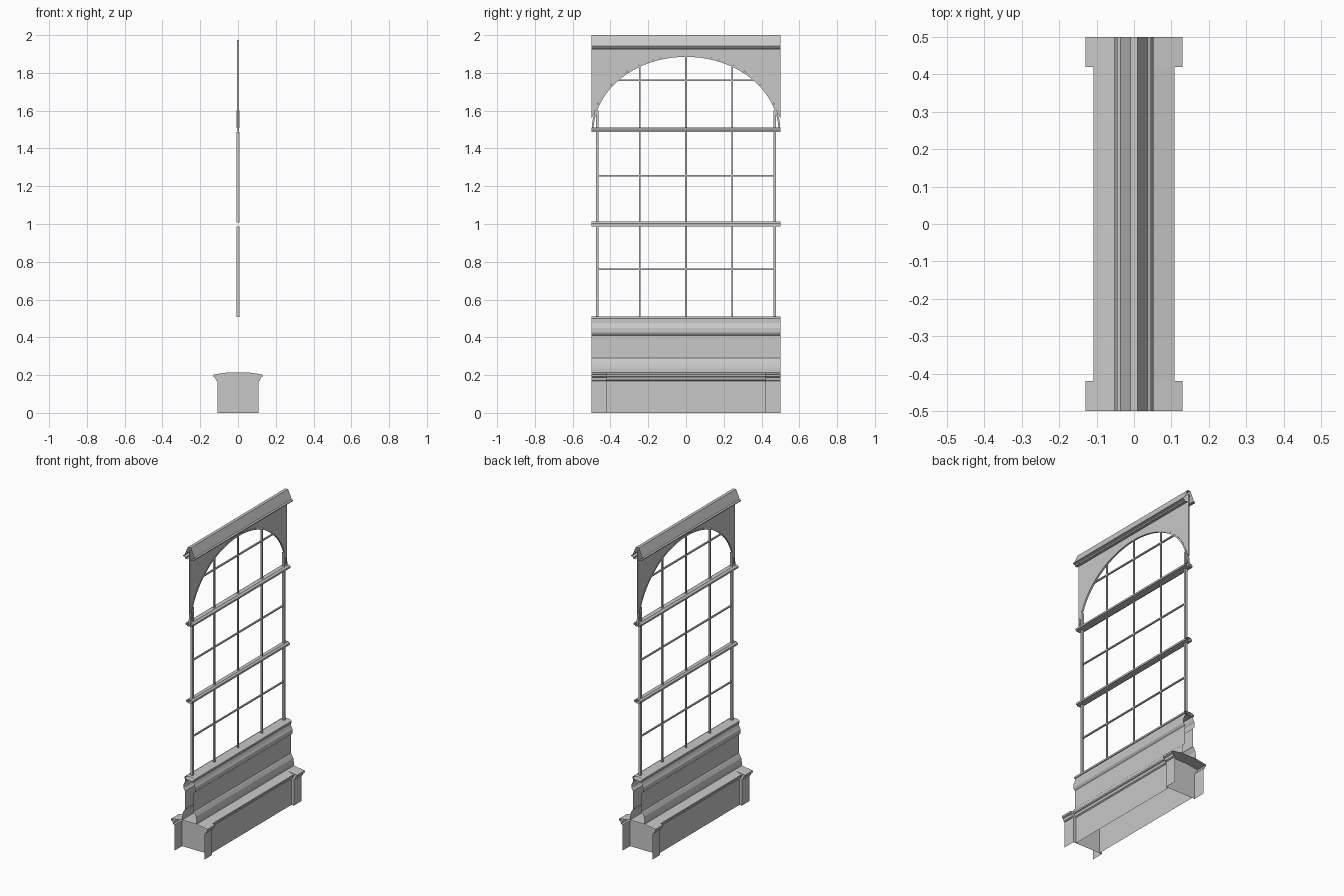
import bpy, bmesh, math

cube = bpy.data.objects.get("Cube")
if cube:
    bpy.data.objects.remove(cube, do_unlink=True)

mat = bpy.data.materials.new("grey_paint")
mat.use_nodes = True
GREY = (0.58, 0.58, 0.58, 1)
mat.diffuse_color = GREY
mat.node_tree.nodes["Principled BSDF"].inputs["Base Color"].default_value = GREY


def finish(name, bm, normals=True):
    if normals:
        bmesh.ops.recalc_face_normals(bm, faces=bm.faces[:])
    mesh = bpy.data.meshes.new(name)
    bm.to_mesh(mesh)
    bm.free()
    mesh.materials.append(mat)
    obj = bpy.data.objects.new(name, mesh)
    bpy.context.collection.objects.link(obj)
    return obj


def mirrored(half):
    """Half profile (x, z), bottom to top, mirrored into an open outline."""
    return half + [(-x, z) for x, z in reversed(half)]


def moulding(name, half, y0, y1, closed=False):
    """Open-ended shell swept along y from a mirrored half profile."""
    bm = bmesh.new()
    pts = mirrored(half)
    a = [bm.verts.new((x, y0, z)) for x, z in pts]
    b = [bm.verts.new((x, y1, z)) for x, z in pts]
    n = len(pts)
    for i in range(n if closed else n - 1):
        j = (i + 1) % n
        bm.faces.new((a[i], b[i], b[j], a[j]))
    return finish(name, bm, False)


def plate(name, half, y):
    """Flat cross-section panel."""
    bm = bmesh.new()
    bm.faces.new([bm.verts.new((x, y, z)) for x, z in mirrored(half)])
    return finish(name, bm, False)


def bar(name, y0, y1, z0, z1, t):
    """Solid rectangular glazing bar, t is half its depth in x."""
    bm = bmesh.new()
    bmesh.ops.create_cube(bm, size=1)
    for v in bm.verts:
        v.co = (v.co.x * 2 * t, y0 + (v.co.y + .5) * (y1 - y0),
                z0 + (v.co.z + .5) * (z1 - z0))
    return finish(name, bm)


# Plinth: long moulded body between two wider end piers, open below
bench = [(.09, 0), (.09, .17), (.098, .175), (.102, .19), (.108, .193),
         (.108, .203), (.05, .215)]
pier = [(.108, 0), (.108, .168), (.117, .172), (.12, .187), (.13, .192),
        (.13, .203), (.05, .215)]
moulding("plinth_body", bench, -.42, .42)
for side, s in (("front", -1), ("back", 1)):
    ends = sorted((s * .42, s * .5))
    moulding(side + "_pier", pier, *ends)
    plate(side + "_pier_panel", pier, s * .42)

# Low wall with sloped base and crown moulding
wall = [(.052, .215), (.052, .235), (.047, .262), (.035, .285), (.03, .29),
        (.03, .41), (.036, .415), (.042, .425), (.042, .45), (.036, .46),
        (.03, .475), (.03, .49)]
moulding("low_wall", wall, -.5, .5)


# Stepped horizontal rails
def rail(name, z, w):
    half = [(w * .65, z - .014), (w * .65, z - .008), (w, z - .008),
            (w, z + .003), (w * .55, z + .012)]
    moulding(name, half, -.5, .5, closed=True)


rail("sill_rail", .498, .036)
rail("middle_rail", 1.0, .022)
rail("spring_rail", 1.5, .026)

# Arch ellipse, shared by the band, infill panel and upper bars
SPRING, RISE, HALF = 1.49, .405, .5


def arch(angle, inset=0):
    return ((HALF - inset) * math.cos(angle), SPRING + (RISE - inset) * math.sin(angle))


def arch_height(y):
    return SPRING + RISE * math.sqrt(1 - (y / HALF) ** 2)


STEPS = 40

# Thin arch band
bm = bmesh.new()
rings = []
for i in range(STEPS + 1):
    t = math.pi * i / STEPS
    (yo, zo), (yi, zi) = arch(t), arch(t, .01)
    rings.append([bm.verts.new(p) for p in
                  ((.006, yo, zo), (-.006, yo, zo), (-.006, yi, zi), (.006, yi, zi))])
for r, q in zip(rings, rings[1:]):
    for k in range(4):
        m = (k + 1) % 4
        bm.faces.new((r[k], r[m], q[m], q[k]))
finish("arch_band", bm)

# Infill panel above the arch, closed at its ends
bm = bmesh.new()
START = math.asin((1.585 - SPRING) / RISE)
loops = []
for i in range(STEPS + 1):
    y, z = arch(START + (math.pi - 2 * START) * i / STEPS)
    top_y = y
    if i in (0, STEPS):
        top_y = math.copysign(.487, y)
    loops.append((top_y, z, 1.975))
loops = [(.5, 1.56, 1.975)] + loops + [(-.5, 1.56, 1.975)]
cols = [[bm.verts.new((x, y, z)) for x, z in
         ((.004, lo), (.004, hi), (-.004, hi), (-.004, lo))] for y, lo, hi in loops]
for c, d in zip(cols, cols[1:]):
    for k in range(4):
        m = (k + 1) % 4
        bm.faces.new((c[k], c[m], d[m], d[k]))
for c in (cols[0], cols[-1]):
    bm.faces.new(c)
finish("arch_infill", bm)

# Outer posts, in the two rectangular tiers and the arch foot
for s in (-1, 1):
    y = s * .47
    for tier, z0, z1 in (("lower", .508, .988), ("upper", 1.008, 1.488),
                         ("arch", 1.508, 1.6)):
        bar(tier + "_post", y - .007, y + .007, z0, z1, .007)

# Vertical glazing bars
for y in (-.245, 0, .245):
    for tier, z0, z1 in (("lower", .508, .988), ("upper", 1.008, 1.488),
                         ("arch", 1.508, arch_height(y))):
        bar(tier + "_glazing_bar", y - .005, y + .005, z0, z1, .005)

# Horizontal glazing bars
for z, reach in ((.76, .465), (1.255, .465), (1.76, .37)):
    bar("cross_bar", -reach, reach, z - .004, z + .004, .005)

# Ridge cap with sloped sides and stepped underside
cap = [(.012, 1.92), (.03, 1.92), (.03, 1.928), (.036, 1.93), (.045, 1.932),
       (.045, 1.938), (.036, 1.942), (.01, 2.0)]
moulding("ridge_cap", cap, -.5, .5)
